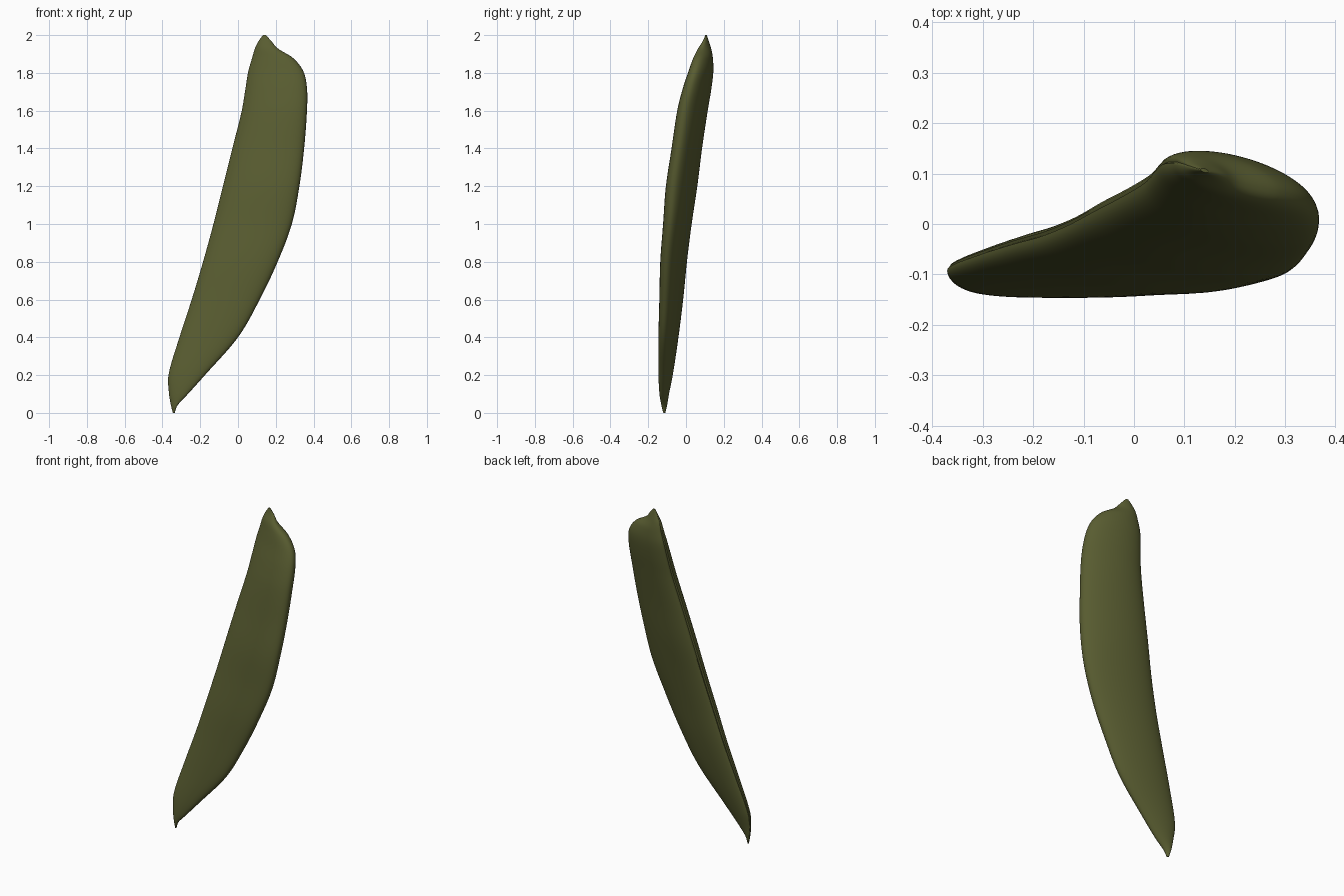
import bpy, bmesh, math
from mathutils import Vector

old = bpy.data.objects.get("Cube")
if old:
    bpy.data.objects.remove(old)

SIDES, STEPS = 64, 6
TILT = math.radians(-30)

# Pod outline in hundredths: height, left-hand x, right-hand x, front y, back y
OUTLINE = [
    (0, -34.5, -33.5, -12, -11), (4, -35.5, -32, -13, -10),
    (10, -36.5, -26.5, -14, -9), (20, -36.8, -17.5, -14.5, -7),
    (40, -31, 0, -14.5, -4), (60, -24.5, 11.5, -14, -1.5),
    (80, -18.5, 21, -13.5, 0.5), (100, -13, 28.5, -12, 3),
    (120, -8, 32.5, -10.5, 6), (140, -3, 35, -7.5, 8.5),
    (160, 2, 36.5, -4.5, 11.5), (172, 4, 36.5, -1.5, 13.5),
    (181, 5.5, 34.5, 1.5, 14.5), (188, 7.5, 29, 4, 14.2),
    (193, 9, 21, 6.5, 13.3), (197, 11, 17.5, 9, 12),
    (200, 13.2, 14.8, 10.2, 11),
]


def spline(rows, steps):
    """Smoothly interpolate the rows of the outline."""
    pts = [Vector(r) / 100 for r in rows]
    result = []
    for i in range(len(pts) - 1):
        b, c = pts[i], pts[i + 1]
        a = pts[i - 1] if i else b
        d = pts[i + 2] if i + 2 < len(pts) else c
        # Tangents follow the uneven spacing in height
        span = c[0] - b[0]
        m = (c - a) * (span / (c[0] - a[0]))
        n = (d - b) * (span / (d[0] - b[0]))
        for k in range(steps):
            t = k / steps
            h = t * t * (3 - 2 * t)
            p = b * (1 - h) + c * h
            p += m * (t * (1 - t) ** 2) - n * (t * t * (1 - t))
            result.append(p)
    result.append(pts[-1])
    return result


def section(row):
    """Slanted oval, flatter in front, with a seam along one edge."""
    z, left, right, front, back = row
    cx, hx = (left + right) / 2, (right - left) / 2
    cy, hy = (front + back) / 2, (back - front) / 2
    for i in range(SIDES):
        t = math.tau * i / SIDES
        s = math.sin(t)
        if s < 0:
            s = -abs(s) ** 0.85
        # Shallow seam groove
        dent = 1 - 0.04 * math.exp(-((t - math.radians(168)) / 0.07) ** 2)
        x = cx + hx * math.cos(t) * dent
        y = cy + hy * (s * math.cos(TILT) + math.cos(t) * math.sin(TILT)) * dent
        yield Vector((x, y, z))


# Pod skin lofted through the sections
bm = bmesh.new()
rings = [[bm.verts.new(p) for p in section(r)] for r in spline(OUTLINE, STEPS)]
for low, high in zip(rings, rings[1:]):
    for i in range(SIDES):
        j = (i + 1) % SIDES
        bm.faces.new((low[i], low[j], high[j], high[i]))
bm.faces.new(rings[0][::-1])
bm.faces.new(rings[-1])
bmesh.ops.recalc_face_normals(bm, faces=bm.faces)

mesh = bpy.data.meshes.new("pod")
bm.to_mesh(mesh)
bm.free()
pod = bpy.data.objects.new("pod", mesh)
bpy.context.collection.objects.link(pod)

# Olive green skin
olive = bpy.data.materials.new("olive green")
olive.use_nodes = True
colour = (0.098, 0.107, 0.03, 1)
olive.diffuse_color = colour
olive.node_tree.nodes["Principled BSDF"].inputs["Base Color"].default_value = colour
mesh.materials.append(olive)

bpy.ops.object.select_all(action="DESELECT")
pod.select_set(True)
bpy.context.view_layer.objects.active = pod
bpy.ops.object.shade_smooth_by_angle(angle=math.radians(50))
